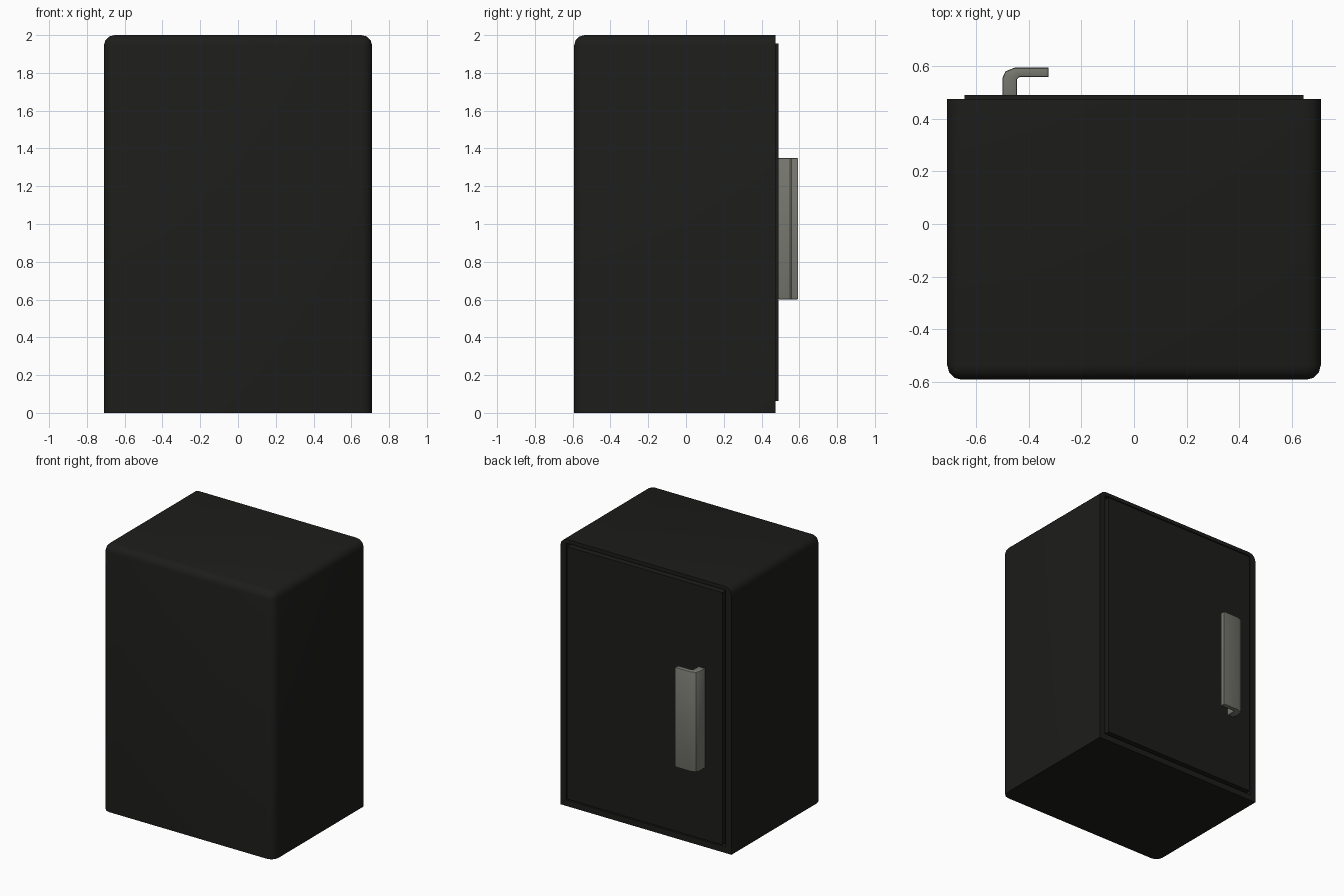
import bpy, bmesh
from mathutils import Vector

if "Cube" in bpy.data.objects:
    bpy.data.objects.remove(bpy.data.objects["Cube"])


def material(name, color):
    m = bpy.data.materials.new(name)
    m.diffuse_color = (*color, 1)
    m.use_nodes = True
    m.node_tree.nodes["Principled BSDF"].inputs["Base Color"].default_value = m.diffuse_color
    return m


def finish(name, bm, mat):
    bmesh.ops.recalc_face_normals(bm, faces=bm.faces[:])
    me = bpy.data.meshes.new(name)
    bm.to_mesh(me)
    bm.free()
    ob = bpy.data.objects.new(name, me)
    bpy.context.collection.objects.link(ob)
    me.materials.append(mat)
    bpy.context.view_layer.objects.active = ob
    ob.select_set(True)
    bpy.ops.object.shade_smooth_by_angle(angle=0.7)
    ob.select_set(False)
    return ob


def box(lo, hi):
    bm = bmesh.new()
    bmesh.ops.create_cube(bm, size=1)
    lo, hi = Vector(lo), Vector(hi)
    for v in bm.verts:
        v.co = (lo + hi) / 2 + v.co * (hi - lo)
    return bm


black = material("black_shell", (0.012, 0.012, 0.011))
metal = material("grey_handle", (0.19, 0.19, 0.165))

# Cabinet shell: rounded on the top and the far vertical edges, square at door and floor
X, Y0, Y1, Z = 0.71, -0.592, 0.475, 2.0
bm = box((-X, Y0, 0), (X, Y1, Z))
soft = []
for e in bm.edges:
    a, b = (v.co for v in e.verts)
    at_door = min(a.y, b.y) > Y1 - 0.01
    at_floor = max(a.z, b.z) < 0.01
    if not at_door and not at_floor and (min(a.z, b.z) > Z - 0.01 or max(a.y, b.y) < Y0 + 0.01):
        soft.append(e)
bmesh.ops.bevel(bm, geom=soft, offset=0.055, segments=3, profile=0.5, affect='EDGES')

# Door opening: inset the rear face and push it inward
bm.normal_update()
rim = max(bm.faces, key=lambda f: f.normal.y * f.calc_area())
side = bmesh.ops.extrude_face_region(bm, geom=[rim])
opening = next(f for f in side['geom'] if isinstance(f, bmesh.types.BMFace))
bmesh.ops.delete(bm, geom=[rim], context='FACES_ONLY')
c = Vector((0, Y1, 1.01))
for v in opening.verts:
    v.co.x = max(-0.662, min(0.662, v.co.x))
    v.co.z = max(0.045, min(1.972, v.co.z))
well = bmesh.ops.extrude_face_region(bm, geom=[opening])
bmesh.ops.delete(bm, geom=[opening], context='FACES_ONLY')
for v in well['geom']:
    if isinstance(v, bmesh.types.BMVert):
        v.co.y -= 0.05
bmesh.ops.remove_doubles(bm, verts=bm.verts[:], dist=0.0005)
finish("cabinet", bm, black)

# Door panel standing slightly proud of the shell
finish("door", box((-0.645, Y1 - 0.05, 0.062), (0.645, 0.49, 1.955)), black)

# Handle: bent bar section extruded upwards
profile = [(-0.5, 0.488), (-0.5, 0.555), (-0.489, 0.58), (-0.455, 0.594),
           (-0.325, 0.594), (-0.325, 0.558), (-0.436, 0.558), (-0.445, 0.55), (-0.445, 0.488)]
bm = bmesh.new()
base = bm.faces.new([bm.verts.new((x, y, 0.6)) for x, y in profile])
top = bmesh.ops.extrude_face_region(bm, geom=[base])
bmesh.ops.translate(bm, vec=(0, 0, 0.75), verts=[v for v in top['geom'] if isinstance(v, bmesh.types.BMVert)])
bmesh.ops.recalc_face_normals(bm, faces=bm.faces[:])
ends = [e for e in bm.edges if abs(e.verts[0].co.z - e.verts[1].co.z) < 0.01]
bmesh.ops.bevel(bm, geom=ends, offset=0.007, segments=2, profile=0.5, affect='EDGES')
finish("handle", bm, metal)
